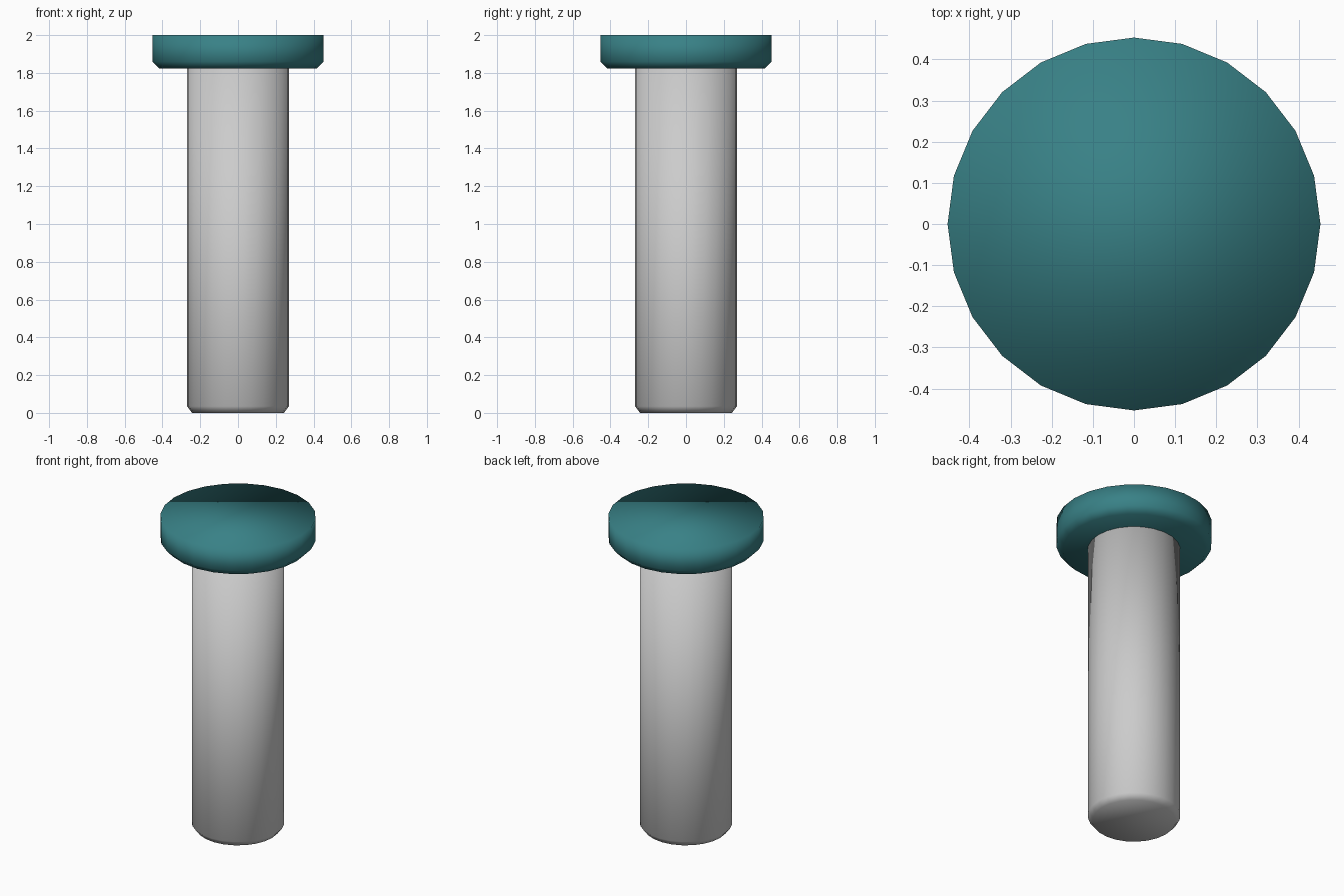
import bpy, bmesh, math

if "Cube" in bpy.data.objects:
    bpy.data.objects.remove(bpy.data.objects["Cube"])

SIDES = 24


def turned_part(name, profile):
    """Solid turned from (radius, z) rings, bottom to top, with flat end caps."""
    bm = bmesh.new()
    rings = []
    for r, z in profile:
        rings.append([bm.verts.new((r * math.cos(2 * math.pi * i / SIDES),
                                    r * math.sin(2 * math.pi * i / SIDES), z))
                      for i in range(SIDES)])
    for low, high in zip(rings, rings[1:]):
        for i in range(SIDES):
            j = (i + 1) % SIDES
            bm.faces.new((low[i], low[j], high[j], high[i]))
    bm.faces.new(rings[0][::-1])
    bm.faces.new(rings[-1])
    for f in bm.faces:
        f.smooth = True
    mesh = bpy.data.meshes.new(name)
    bm.to_mesh(mesh)
    bm.free()
    obj = bpy.data.objects.new(name, mesh)
    bpy.context.collection.objects.link(obj)
    return obj


# Plain grey shaft with a chamfered tip
turned_part("shaft", [(0.243, 0.0), (0.27, 0.035), (0.27, 1.825)])

# Teal head, chamfered underneath and flat on top
head = turned_part("head", [(0.416, 1.822), (0.453, 1.86), (0.453, 2.0)])
teal = bpy.data.materials.new("teal")
teal.diffuse_color = (0.04, 0.22, 0.24, 1)
teal.use_nodes = True
teal.node_tree.nodes["Principled BSDF"].inputs["Base Color"].default_value = teal.diffuse_color
head.data.materials.append(teal)
